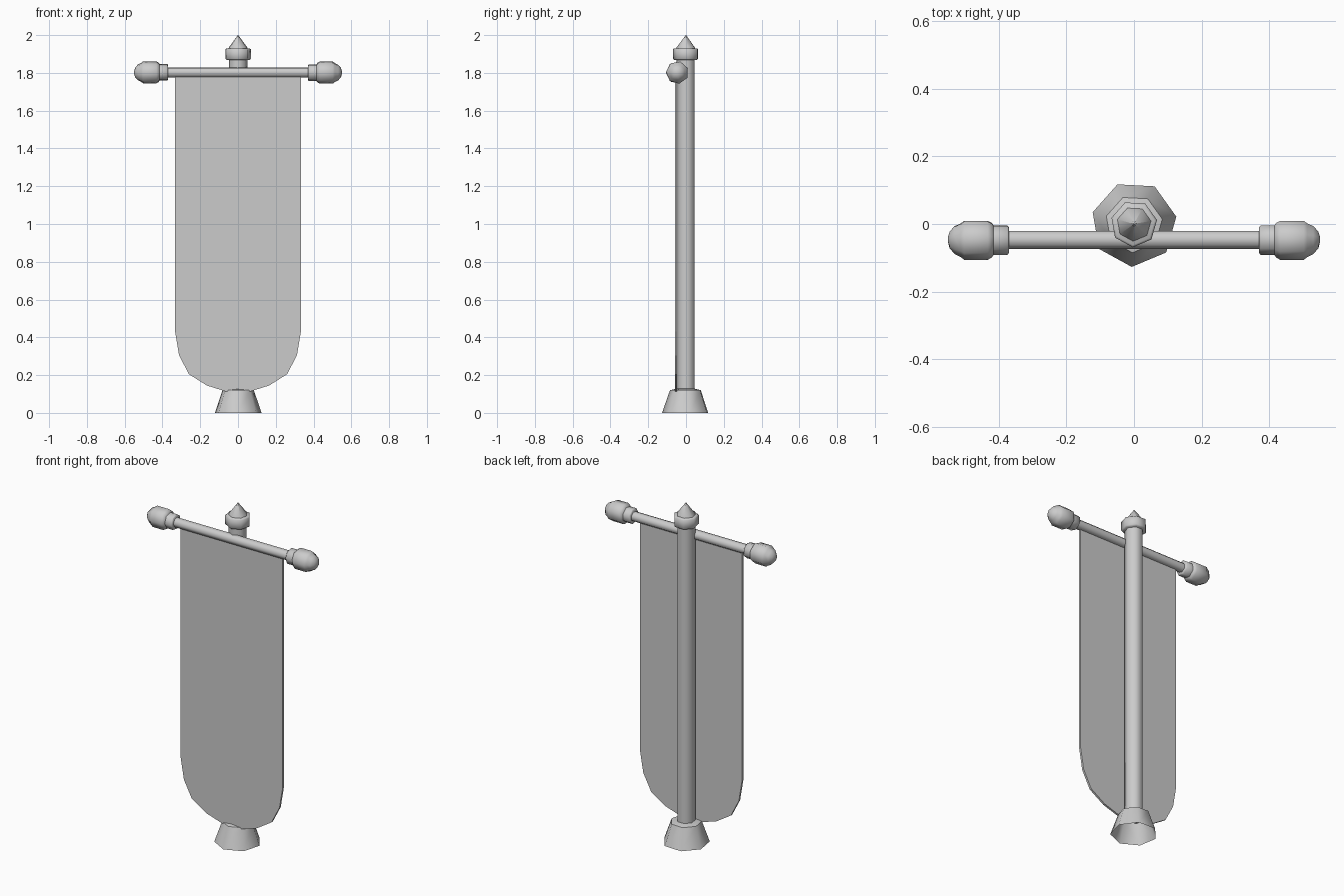
import bpy, math
from mathutils import Matrix

if "Cube" in bpy.data.objects:
    bpy.data.objects.remove(bpy.data.objects["Cube"])

SIDES = 7
TURN = math.radians(-93)  # one corner faces the front


def add_mesh(name, verts, faces):
    me = bpy.data.meshes.new(name)
    me.from_pydata(verts, [], faces)
    me.update()
    ob = bpy.data.objects.new(name, me)
    bpy.context.collection.objects.link(ob)
    return ob


def lathe(name, profile, matrix=None, cap_start=True, smooth=55):
    """Seven-sided turned part from (radius, height) pairs, bottom to top."""
    verts, faces = [], []
    for r, h in profile:
        for k in range(SIDES):
            a = TURN + math.tau * k / SIDES
            verts.append((r * math.cos(a), r * math.sin(a), h))
    for i in range(len(profile) - 1):
        for k in range(SIDES):
            a, b = i * SIDES + k, i * SIDES + (k + 1) % SIDES
            faces.append((a, b, b + SIDES, a + SIDES))
    if cap_start:
        faces.append(tuple(reversed(range(SIDES))))
    n = len(verts)
    faces.append(tuple(range(n - SIDES, n)))
    ob = add_mesh(name, verts, faces)
    if matrix:
        ob.data.transform(matrix)
    bpy.ops.object.select_all(action='DESELECT')
    ob.select_set(True)
    bpy.context.view_layer.objects.active = ob
    bpy.ops.object.shade_smooth_by_angle(angle=math.radians(smooth))
    return ob


# Upright: hollow foot, pole, collar and pointed tip
lathe("foot", [(0.127, 0), (0.085, 0.12), (0.05, 0.128)], cap_start=False)
lathe("pole", [(0.05, 0.12), (0.05, 1.88)])
lathe("pole_collar", [(0.062, 1.868), (0.069, 1.875), (0.069, 1.925), (0.062, 1.93)])
lathe("pole_tip", [(0.052, 1.925), (0.05, 1.935), (0.001, 2.0)])

# Crossbar with a turned knob at each end
BAR_Y, BAR_Z = -0.046, 1.802
place = Matrix.Translation((0, BAR_Y, BAR_Z))
knob = [(0.04, 0.37), (0.045, 0.374), (0.045, 0.415), (0.053, 0.42), (0.06, 0.432),
        (0.06, 0.502), (0.052, 0.512), (0.043, 0.53), (0.026, 0.545), (0.008, 0.55)]
for side, sign in (("right", 1), ("left", -1)):
    lathe("knob_" + side, knob, place @ Matrix.Rotation(sign * math.pi / 2, 4, 'Y'))
lathe("crossbar", [(0.028, -0.4), (0.028, 0.4)], place @ Matrix.Rotation(math.pi / 2, 4, 'Y'))

# Hanging banner with a rounded lower end
half = [(0.333, 1.80), (0.333, 0.43), (0.312, 0.305), (0.26, 0.205), (0.165, 0.145), (0.06, 0.112)]
outline = [(-x, z) for x, z in half] + [(x, z) for x, z in reversed(half)]
n = len(outline)
verts = [(x, y, z) for y in (-0.059, -0.047) for x, z in outline]
faces = [tuple(range(n)), tuple(reversed(range(n, 2 * n)))]
faces += [(i, i + n, (i + 1) % n + n, (i + 1) % n) for i in range(n)]
add_mesh("banner", verts, faces)
